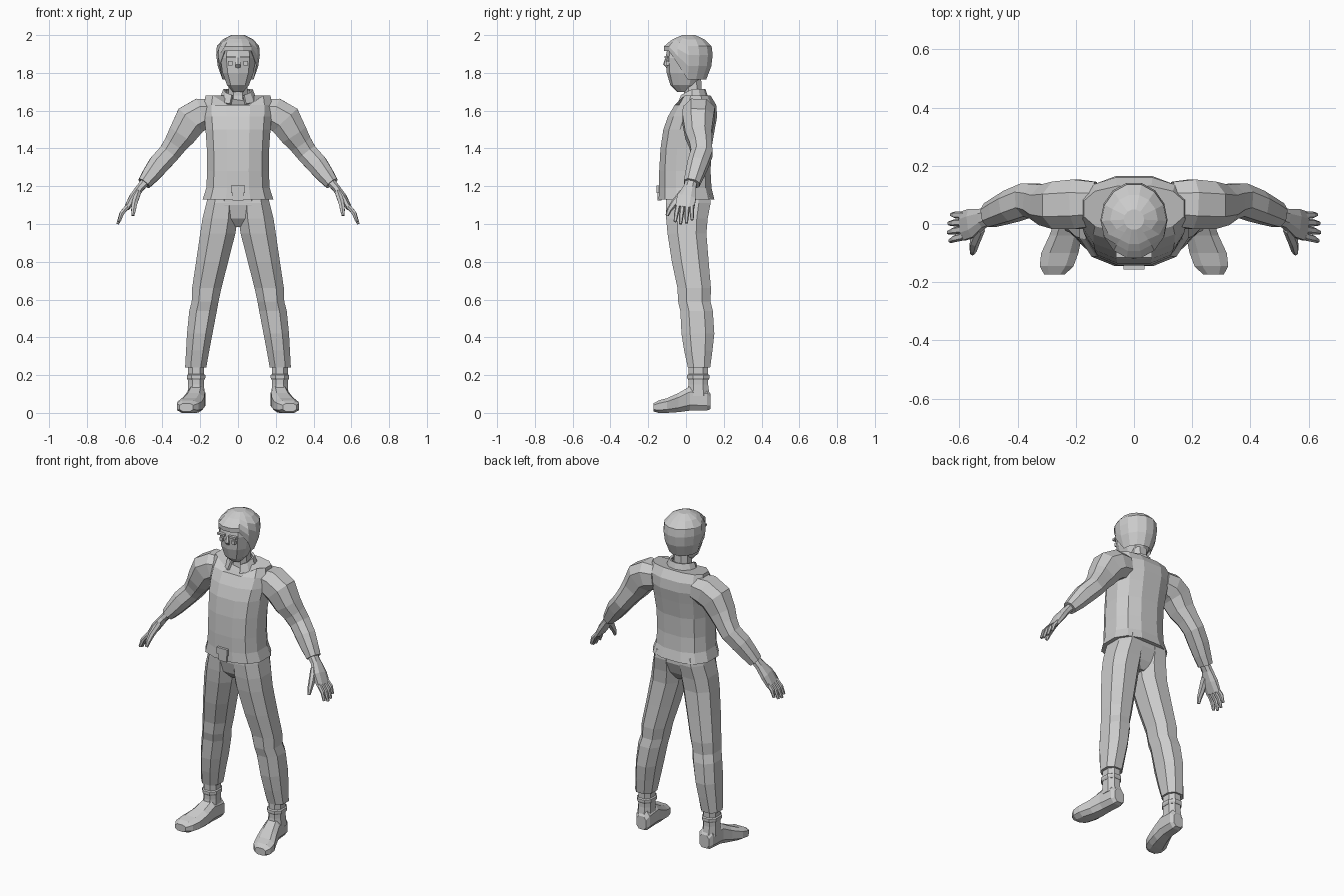
import bpy, bmesh, math
from mathutils import Vector

cube = bpy.data.objects.get("Cube")
if cube:
    bpy.data.objects.remove(cube, do_unlink=True)

grey = bpy.data.materials.new("plain_grey")
grey.use_nodes = True
grey.diffuse_color = (0.6, 0.6, 0.6, 1)
grey.node_tree.nodes["Principled BSDF"].inputs["Base Color"].default_value = (0.6, 0.6, 0.6, 1)


def finish(name, bm):
    bmesh.ops.recalc_face_normals(bm, faces=bm.faces)
    mesh = bpy.data.meshes.new(name)
    bm.to_mesh(mesh)
    bm.free()
    mesh.materials.append(grey)
    ob = bpy.data.objects.new(name, mesh)
    bpy.context.collection.objects.link(ob)
    return ob


def ring(centre, a, b, n=8, power=0.85):
    """Rounded polygon spanned by half-axes a and b."""
    pts = []
    for i in range(n):
        t = math.tau * (i + 0.5) / n
        c, s = math.cos(t), math.sin(t)
        pts.append([math.copysign(abs(c) ** power, c), math.copysign(abs(s) ** power, s)])
    top = max(p[0] for p in pts)
    return [Vector(centre) + Vector(a) * p[0] / top + Vector(b) * p[1] / top for p in pts]


def loft(name, rings, caps=True):
    bm = bmesh.new()
    rows = [[bm.verts.new(p) for p in r] for r in rings]
    n = len(rows[0])
    for r0, r1 in zip(rows, rows[1:]):
        for i in range(n):
            j = (i + 1) % n
            bm.faces.new((r0[i], r0[j], r1[j], r1[i]))
    if caps:
        bm.faces.new(rows[0])
        bm.faces.new(rows[-1])
    return finish(name, bm)


def slab(z, x0, x1, y0, y1, n=8, power=0.85):
    """Level ring given by its extents."""
    return ring(((x0 + x1) / 2, (y0 + y1) / 2, z), ((x1 - x0) / 2, 0, 0), (0, (y1 - y0) / 2, 0), n, power)


def tube(name, stations, n=8):
    """Loft along a path; stations are (x, y, z, thickness, half width along y)."""
    pts = [Vector(s[:3]) for s in stations]
    rings = []
    for i, s in enumerate(stations):
        d = (pts[min(i + 1, len(pts) - 1)] - pts[max(i - 1, 0)]).normalized()
        across = d.cross(Vector((0, 1, 0))).normalized()
        rings.append(ring(pts[i], across * s[3], across.cross(d) * s[4], n))
    return loft(name, rings)


def box(name, x0, x1, y0, y1, z0, z1):
    return loft(name, [slab(z, x0, x1, y0, y1, 4) for z in (z0, z1)])


def mix(a, b, t):
    return a + (b - a) * t


# Vest with a lowered front neckline and a flared hem
vest = [(1.13, .187, -.145, .15), (1.19, .168, -.142, .135), (1.28, .163, -.142, .13),
        (1.4, .165, -.135, .135), (1.5, .172, -.12, .152), (1.57, .178, -.095, .165),
        (1.63, .18, -.06, .16), (1.68, .172, -.025, .13)]
rings = [slab(z, -w, w, f, b, 12, .8) for z, w, f, b in vest]
for p in rings[-1]:
    if abs(p.x) < .1 and p.y < .05:
        p.z -= .045
loft("vest", rings)

# Belt buckle
box("buckle", -.036, .036, -.157, -.135, 1.165, 1.205)
box("buckle_tab", -.028, .028, -.152, -.13, 1.125, 1.165)

# Pelvis between the legs
loft("pelvis", [slab(z, -w, w, f, b) for z, w, f, b in
                [(.985, .03, -.05, .07), (1.03, .1, -.09, .1), (1.1, .15, -.107, .128), (1.17, .155, -.105, .125)]])

# Neck
loft("neck", [slab(1.6, -.065, .065, -.02, .1), slab(1.68, -.05, .05, -.01, .085), slab(1.77, -.048, .048, -.015, .08)])

# Open collar, higher at the back
bm = bmesh.new()
strip = []
for i in range(11):
    t = math.radians(mix(-65, 245, i / 10))
    c, s = math.cos(t), math.sin(t)
    front = max(0, -s)
    strip.append([bm.verts.new((c * r * 1.15, .035 + s * r, z - front * drop))
                  for r, z, drop in ((.088, 1.655, .02), (.068, 1.715, .035))])
for a, b in zip(strip, strip[1:]):
    bm.faces.new((a[0], b[0], b[1], a[1]))
collar = finish("collar", bm)
solid = collar.modifiers.new("thickness", "SOLIDIFY")
solid.thickness = .014

# Face
loft("face", [slab(z, -w, w, f, b, 10) for z, w, f, b in
              [(1.7, .028, -.045, .03), (1.735, .058, -.08, .06), (1.8, .082, -.098, .09),
               (1.88, .093, -.104, .11), (1.95, .085, -.09, .1)]])
tube("nose", [(0, -.1, 1.885, .008, .006), (0, -.108, 1.845, .014, .012), (0, -.098, 1.83, .012, .006)], 6)

# Helmet: a dome whose rim rises over the brow
profile = [(1.74, .07, -.08, .095), (1.8, .1, -.105, .13), (1.88, .116, -.116, .146),
           (1.94, .113, -.12, .14), (1.975, .085, -.08, .105), (2.0, .035, -.02, .05)]


def dome_point(t, z, shrink=1):
    for lo, hi in zip(profile, profile[1:]):
        if z <= hi[0]:
            break
    f = (z - lo[0]) / (hi[0] - lo[0])
    w, y0, y1 = (mix(lo[k], hi[k], f) for k in (1, 2, 3))
    x, y = math.sin(t), -math.cos(t)
    return Vector((x * w * shrink, (y0 + y1) / 2 + y * (y1 - y0) / 2 * shrink, z))


columns = [math.tau * (i + .5) / 14 for i in range(14)]
rims = []
for t in columns:
    away = abs(math.degrees(math.atan2(math.sin(t), math.cos(t))))
    rims.append(mix(1.915, 1.765, min(1, max(0, (away - 42) / 45))))
rows = [[dome_point(t, z + .02, .84) for t, z in zip(columns, rims)]]
for f in (0, .3, .55, .75, .9, 1):
    rows.append([dome_point(t, mix(z, 2.0, f)) for t, z in zip(columns, rims)])
loft("helmet", rows)

for s, side in ((1, "left_"), (-1, "right_")):
    # Brow and eye plates
    box(side + "brow", min(s * .012, s * .062), max(s * .012, s * .062), -.115, -.095, 1.878, 1.89)
    box(side + "eye", min(s * .03, s * .052), max(s * .03, s * .052), -.107, -.09, 1.84, 1.862)

    # Trouser leg: height, inner, outer, front, back
    leg = [(.24, .168, .28, .01, .128), (.33, .152, .275, -.01, .14), (.42, .135, .27, -.024, .15),
           (.54, .112, .258, -.03, .142), (.59, .103, .245, -.042, .13), (.66, .088, .243, -.045, .132),
           (.8, .052, .222, -.075, .12), (.95, .014, .2, -.098, .108), (1.03, .002, .188, -.105, .115),
           (1.11, .002, .168, -.107, .13), (1.16, .002, .155, -.1, .125)]
    loft(side + "trouser_leg", [slab(z, s * a, s * b, f, k) for z, a, b, f, k in leg])

    # Boot shaft, cuff and shoe
    loft(side + "boot_shaft", [slab(z, s * (.222 - w), s * (.222 + w), .065 - d, .065 + d)
                               for z, w, d in ((.09, .046, .06), (.15, .042, .052), (.28, .042, .052))])
    loft(side + "boot_cuff", [slab(z, s * (.222 - w), s * (.222 + w), .065 - w - .01, .065 + w + .01)
                              for z, w in ((.175, .044), (.185, .049), (.2, .049), (.205, .042))])
    shoe = [(.215, .13, .032, .02, .1), (.216, .11, .045, .012, .13), (.222, .02, .047, .012, .14),
            (.235, -.04, .056, .004, .105), (.255, -.1, .064, 0, .078), (.266, -.145, .058, 0, .066),
            (.273, -.173, .036, .008, .05)]
    loft(side + "shoe", [ring((s * x, y, (lo + hi) / 2), (w, 0, 0), (0, 0, (hi - lo) / 2), 8, .7)
                         for x, y, w, lo, hi in shoe])

    # Sleeve from shoulder to wrist
    arm = [(.13, .07, 1.59, .07, .075), (.195, .068, 1.582, .085, .085), (.25, .064, 1.55, .088, .082),
           (.295, .066, 1.475, .074, .07), (.33, .078, 1.425, .062, .06), (.365, .083, 1.375, .056, .057),
           (.42, .062, 1.315, .055, .054), (.46, .045, 1.262, .047, .048), (.497, .03, 1.215, .036, .042)]
    tube(side + "sleeve", [(s * p[0],) + p[1:] for p in arm])

    # Palm, fingers and thumb
    palm = [(.485, .03, 1.23, .024, .03), (.52, .02, 1.19, .021, .033), (.555, .003, 1.14, .022, .05),
            (.588, -.007, 1.085, .015, .05)]
    tube(side + "palm", [(s * p[0],) + p[1:] for p in palm])
    for i, reach in enumerate((.88, 1, .95, .78)):
        y0, y1 = -.042 + i * .024, -.06 + i * .031
        tip = Vector((.583, y0, 1.095)).lerp(Vector((.637, y1, 1.0)), reach)
        mid = Vector((.583, y0, 1.095)).lerp(tip, .5) + Vector((.008, 0, .005))
        tube(side + "finger_" + str(i + 1), [(s * .583, y0, 1.095, .012, .012),
             (s * mid.x, mid.y, mid.z, .011, .011), (s * tip.x, tip.y, tip.z, .007, .007)], 6)
    tube(side + "thumb", [(s * .53, -.012, 1.165, .016, .022), (s * .548, -.062, 1.11, .015, .017),
                          (s * .553, -.088, 1.075, .012, .012), (s * .556, -.1, 1.045, .007, .008)], 6)
